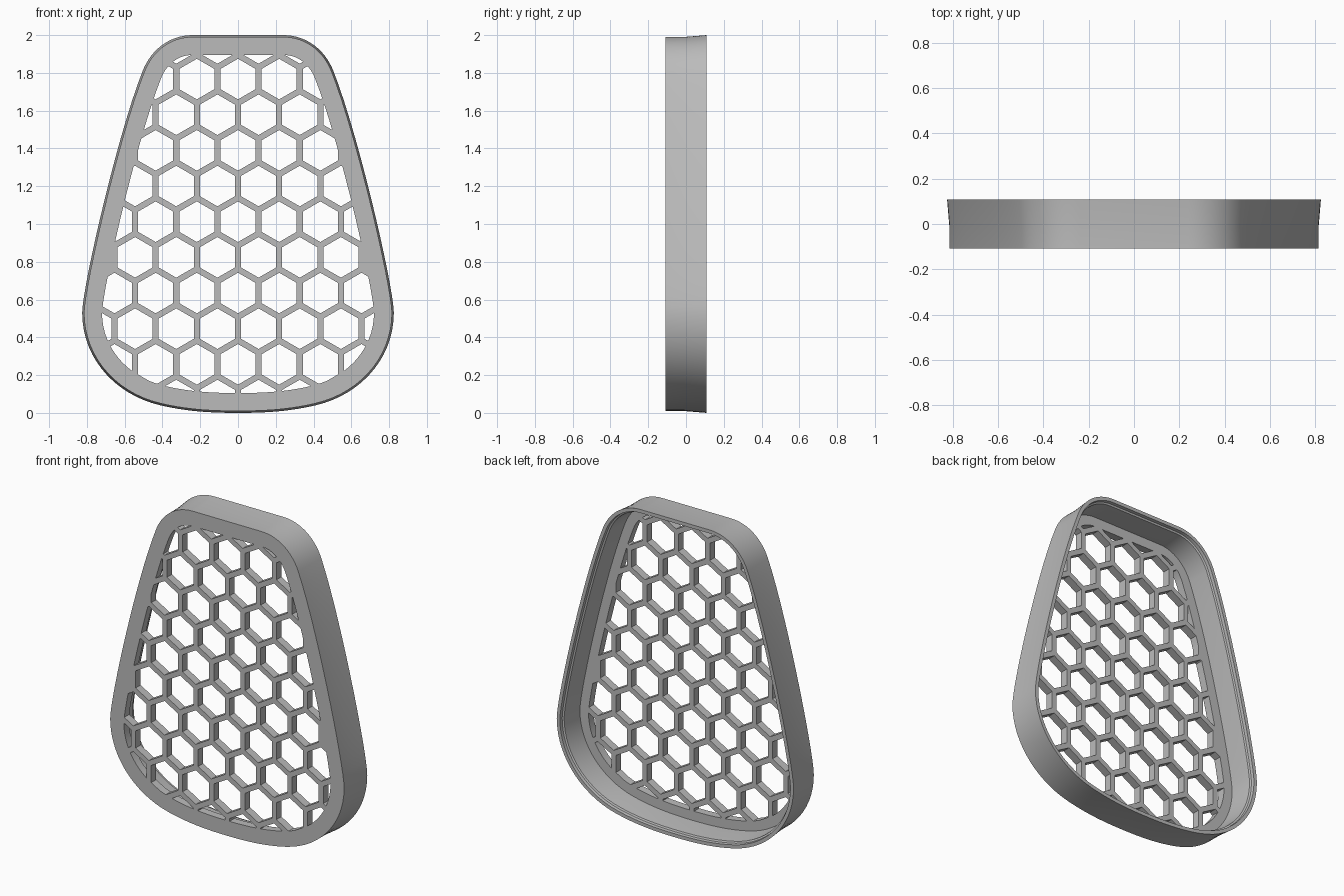
import bpy, bmesh, math
from mathutils import Vector
from mathutils.geometry import interpolate_bezier

cube = bpy.data.objects.get("Cube")
if cube:
    bpy.data.objects.remove(cube)

FRONT, BACK = -0.108, 0.108
PLATE = 0.05      # thickness of the grille plate
WALL = 0.035      # thickness of the rim wall
PITCH = 0.218     # spacing of the honeycomb cells
BAR = 0.032       # width of the honeycomb bars

grey = bpy.data.materials.new("plain_grey")
grey.use_nodes = True
grey.diffuse_color = (0.5, 0.5, 0.5, 1)
grey.node_tree.nodes["Principled BSDF"].inputs["Base Color"].default_value = (0.5, 0.5, 0.5, 1)

# Right half of the outline, bottom centre to top centre: start, two handles, end
SEGMENTS = [
    ((0, 0), (0.14, 0), (0.27, 0.007), (0.41, 0.04)),
    ((0.41, 0.04), (0.65, 0.095), (0.825, 0.29), (0.825, 0.53)),
    ((0.825, 0.53), (0.825, 0.66), (0.64, 1.47), (0.505, 1.81)),
    ((0.505, 1.81), (0.46, 1.925), (0.36, 2.0), (0.24, 2.0)),
]


def make_outline():
    half = []
    for seg in SEGMENTS:
        pts = interpolate_bezier(*[Vector(p) for p in seg], 16)
        half += [Vector(p[:2]) for p in pts[:-1]]
    half.append(Vector((0.24, 2.0)))
    return half + [Vector((-p.x, p.y)) for p in reversed(half[1:])]


OUTLINE = make_outline()


def inset(d):
    """Outline moved inward by d along its normals."""
    n, result = len(OUTLINE), []
    for i, p in enumerate(OUTLINE):
        a = (p - OUTLINE[i - 1]).normalized()
        b = (OUTLINE[(i + 1) % n] - p).normalized()
        t = (a + b).normalized()
        result.append(p + Vector((-t.y, t.x)) * d)
    return result


def clip(poly, window):
    """Keep the part of a convex polygon inside a convex window."""
    for i, b in enumerate(window):
        a = window[i - 1]
        edge = b - a
        side = [edge.cross(p - a) for p in poly]
        out = []
        for j, p in enumerate(poly):
            if (side[j] >= 0) != (side[j - 1] >= 0):
                f = side[j - 1] / (side[j - 1] - side[j])
                out.append(poly[j - 1].lerp(p, f))
            if side[j] >= 0:
                out.append(p)
        poly = out
        if not poly:
            break
    return [p for j, p in enumerate(poly) if (p - poly[j - 1]).length > 1e-4]


def area(poly):
    return sum(poly[i - 1].cross(p) for i, p in enumerate(poly)) / 2


def honeycomb(window):
    cells = []
    radius = (PITCH - BAR) / math.sqrt(3)
    for row in range(-1, 11):
        z = 0.257 + row * PITCH * math.sqrt(3) / 2
        for col in range(-5, 6):
            centre = Vector(((col + 0.5 * (row % 2)) * PITCH, z))
            hexagon = [centre + radius * Vector((math.sin(-k * math.pi / 3), math.cos(k * math.pi / 3)))
                       for k in range(6)]
            cell = clip(hexagon, window)
            if len(cell) > 2 and area(cell) > 0.0003:
                cells.append(cell)
    return cells


def finish(obj):
    obj.data.materials.append(grey)
    bpy.ops.object.select_all(action='DESELECT')
    obj.select_set(True)
    bpy.context.view_layer.objects.active = obj
    if obj.type == 'CURVE':
        bpy.ops.object.convert(target='MESH')
        obj = bpy.context.view_layer.objects.active
    bm = bmesh.new()
    bm.from_mesh(obj.data)
    bmesh.ops.remove_doubles(bm, verts=bm.verts, dist=1e-5)
    bmesh.ops.recalc_face_normals(bm, faces=bm.faces)
    bm.to_mesh(obj.data)
    bm.free()
    bpy.ops.object.shade_smooth_by_angle(angle=math.radians(25))


# Grille plate: filled flat curve with honeycomb holes, given thickness
curve = bpy.data.curves.new("grille_plate", 'CURVE')
curve.dimensions = '2D'
curve.fill_mode = 'BOTH'
curve.extrude = PLATE / 2
for loop in [inset(0.01 + WALL)] + honeycomb(inset(0.105)):
    spline = curve.splines.new('POLY')
    spline.points.add(len(loop) - 1)
    for point, p in zip(spline.points, loop):
        point.co = (p.x, p.y, 0, 1)
    spline.use_cyclic_u = True
plate = bpy.data.objects.new("grille_plate", curve)
plate.rotation_euler.x = math.pi / 2
plate.location.y = FRONT + PLATE / 2
bpy.context.collection.objects.link(plate)
finish(plate)

# Rim wall: cross-section (inset, depth) swept round the outline, with a stepped back lip
SECTION = [(0.01, FRONT), (0.01, -0.01), (0, BACK), (0.022, BACK),
           (0.024, BACK - 0.02), (0.034, BACK - 0.025), (0.01 + WALL, FRONT + PLATE), (0.01 + WALL, FRONT)]
bm = bmesh.new()
rings = [[bm.verts.new((p.x, y, p.y)) for p in inset(d)] for d, y in SECTION]
for k, ring in enumerate(rings):
    prev = rings[k - 1]
    for i in range(len(ring)):
        bm.faces.new((prev[i - 1], prev[i], ring[i], ring[i - 1]))
mesh = bpy.data.meshes.new("rim_wall")
bm.to_mesh(mesh)
bm.free()
wall = bpy.data.objects.new("rim_wall", mesh)
bpy.context.collection.objects.link(wall)
finish(wall)
